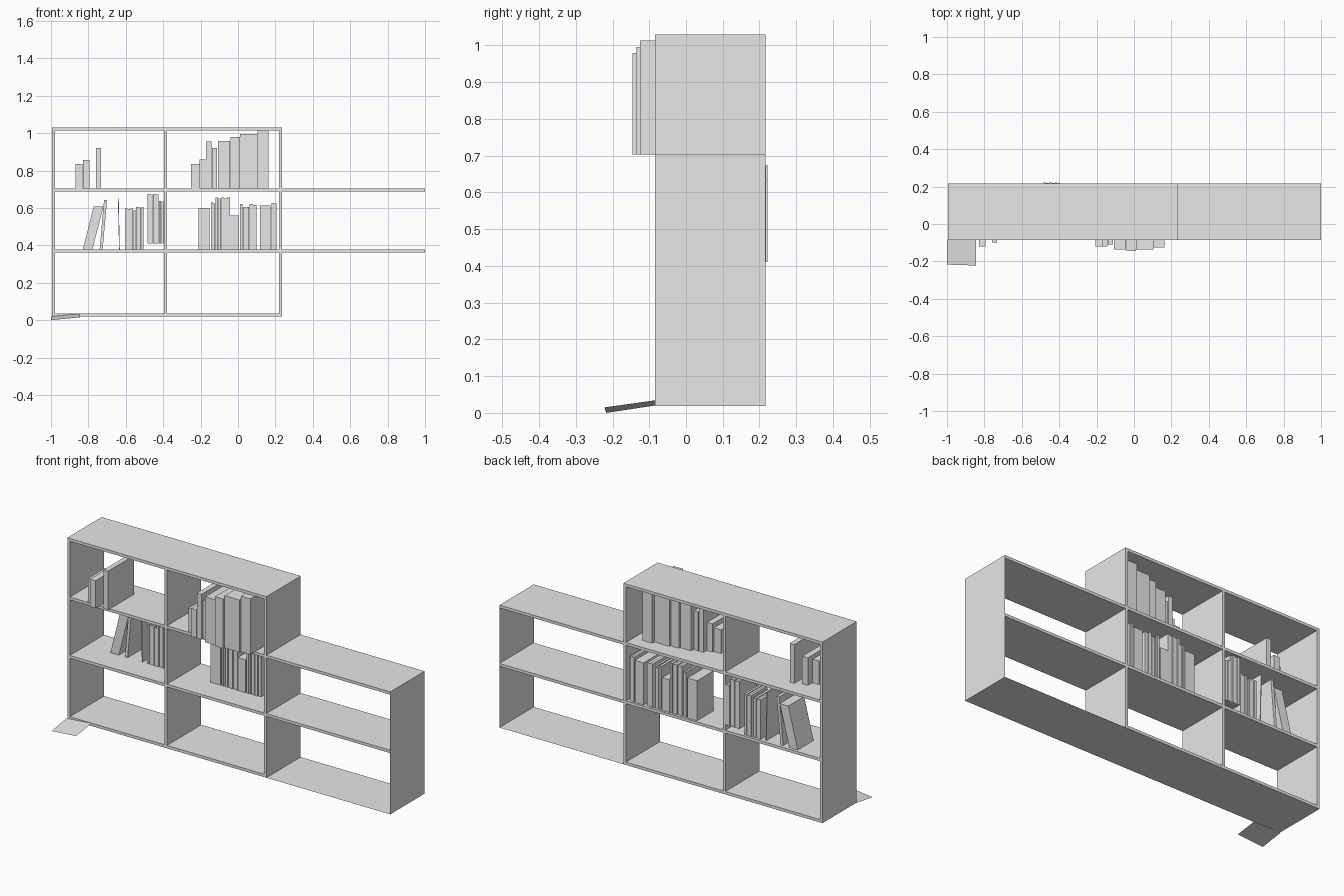
import bpy
import math
from mathutils import Matrix, Vector

default = bpy.data.objects.get("Cube")
if default:
    bpy.data.objects.remove(default)

grey = bpy.data.materials.new("plain_grey")
grey.use_nodes = True
grey.diffuse_color = (0.8, 0.8, 0.8, 1)
grey.node_tree.nodes["Principled BSDF"].inputs["Base Color"].default_value = (0.8, 0.8, 0.8, 1)

FRONT, BACK = -0.085, 0.217
LEFT_END, TALL_END, LOW_END = -0.995, 0.235, 1.0
BASE, TOP, BOARD = 0.019, 1.03, 0.016
MID_SHELF, HIGH_SHELF = 0.377, 0.703


def finish(name, verts, faces):
    mesh = bpy.data.meshes.new(name)
    mesh.from_pydata(verts, [], faces)
    mesh.materials.append(grey)
    obj = bpy.data.objects.new(name, mesh)
    bpy.context.collection.objects.link(obj)
    return obj


def box(name, x0, x1, y0, y1, z0, z1, lean=0.0):
    """Box whose top is shifted sideways by lean."""
    verts = [(x + (lean if z == z1 else 0), y, z)
             for z in (z0, z1) for y in (y0, y1) for x in (x0, x1)]
    faces = [(0, 2, 3, 1), (4, 5, 7, 6), (0, 1, 5, 4),
             (2, 6, 7, 3), (0, 4, 6, 2), (1, 3, 7, 5)]
    return finish(name, verts, faces)


def row(name, x0, x1, count, y0, y1, z0, z1):
    """Run of equal thin books with narrow gaps between them."""
    step = (x1 - x0) / count
    for i in range(count):
        inset = 0.004 * (i % 2)
        box(name, x0 + i * step, x0 + (i + 0.93) * step,
            y0 + inset, y1 - inset, z0, z1 - inset)


# Tall unit: uprights, top and base
for label, x in (("left", LEFT_END), ("middle", -0.395), ("right", TALL_END - BOARD)):
    box(label + "_upright", x, x + BOARD, FRONT, BACK, BASE, TOP)
box("top_board", LEFT_END, TALL_END, FRONT, BACK, TOP - BOARD, TOP)
box("base_board", LEFT_END, TALL_END, FRONT, BACK, BASE, BASE + BOARD)

# Long shelves running through both units
box("middle_shelf", LEFT_END, LOW_END, FRONT, BACK, MID_SHELF - BOARD, MID_SHELF)
box("high_shelf", LEFT_END, LOW_END, FRONT, BACK, HIGH_SHELF - BOARD, HIGH_SHELF)

# Low unit: sheet end panel and sheet base
finish("low_end_panel",
       [(LOW_END, FRONT, BASE), (LOW_END, BACK, BASE),
        (LOW_END, BACK, HIGH_SHELF), (LOW_END, FRONT, HIGH_SHELF)], [(0, 1, 2, 3)])
finish("low_base_sheet",
       [(TALL_END, FRONT, BASE), (LOW_END, FRONT, BASE),
        (LOW_END, BACK, BASE), (TALL_END, BACK, BASE)], [(0, 1, 2, 3)])

# Loose sloping sheet by the left foot
finish("loose_sheet",
       [(-1.0, -0.217, 0.0), (-0.845, -0.222, 0.015),
        (-0.845, FRONT, 0.034), (-1.0, FRONT, 0.02)], [(0, 1, 2, 3)])

# Upper books: left, right, front, back, top
upper_books = [
    (-0.87, -0.832, -0.08, 0.07, 0.835), (-0.83, -0.795, -0.12, 0.11, 0.857),
    (-0.76, -0.732, -0.10, 0.13, 0.92),
    (-0.25, -0.207, -0.08, 0.05, 0.835), (-0.205, -0.172, -0.12, 0.06, 0.86),
    (-0.17, -0.142, -0.12, 0.09, 0.955), (-0.138, -0.112, -0.11, 0.09, 0.92),
    (-0.108, -0.042, -0.135, 0.11, 0.957), (-0.04, 0.01, -0.145, 0.12, 0.98),
    (0.012, 0.103, -0.135, 0.13, 0.995), (0.105, 0.164, -0.125, 0.148, 1.014),
]
for x0, x1, y0, y1, top in upper_books:
    box("upper_book", x0, x1, y0, y1, HIGH_SHELF, top)

# Leaning books on the middle shelf
box("leaning_thick_book", -0.83, -0.778, 0.06, 0.2, MID_SHELF, 0.607, lean=0.058)
box("leaning_thin_book", -0.74, -0.724, 0.06, 0.2, MID_SHELF, 0.643, lean=0.024)
box("thin_pamphlet", -0.636, -0.632, 0.06, 0.2, MID_SHELF, 0.65, lean=-0.006)

# Rows on the middle shelf: left, right, count, top
middle_rows = [
    (-0.605, -0.56, 3, 0.597), (-0.558, -0.546, 1, 0.588), (-0.545, -0.503, 3, 0.605),
    (-0.212, -0.147, 1, 0.6), (-0.145, -0.123, 2, 0.628), (-0.12, -0.043, 5, 0.655),
    (-0.043, 0.008, 1, 0.56), (0.01, 0.025, 1, 0.62), (0.026, 0.06, 3, 0.606),
    (0.062, 0.1, 2, 0.62), (0.118, 0.177, 1, 0.612), (0.178, 0.207, 2, 0.627),
]
for x0, x1, count, top in middle_rows:
    row("middle_book", x0, x1, count, 0.06, 0.205, MID_SHELF, top)

# Raised row reaching past the back
row("raised_book", -0.485, -0.425, 4, 0.07, 0.222, 0.41, 0.675)
row("raised_book", -0.423, -0.397, 2, 0.07, 0.222, 0.41, 0.637)
